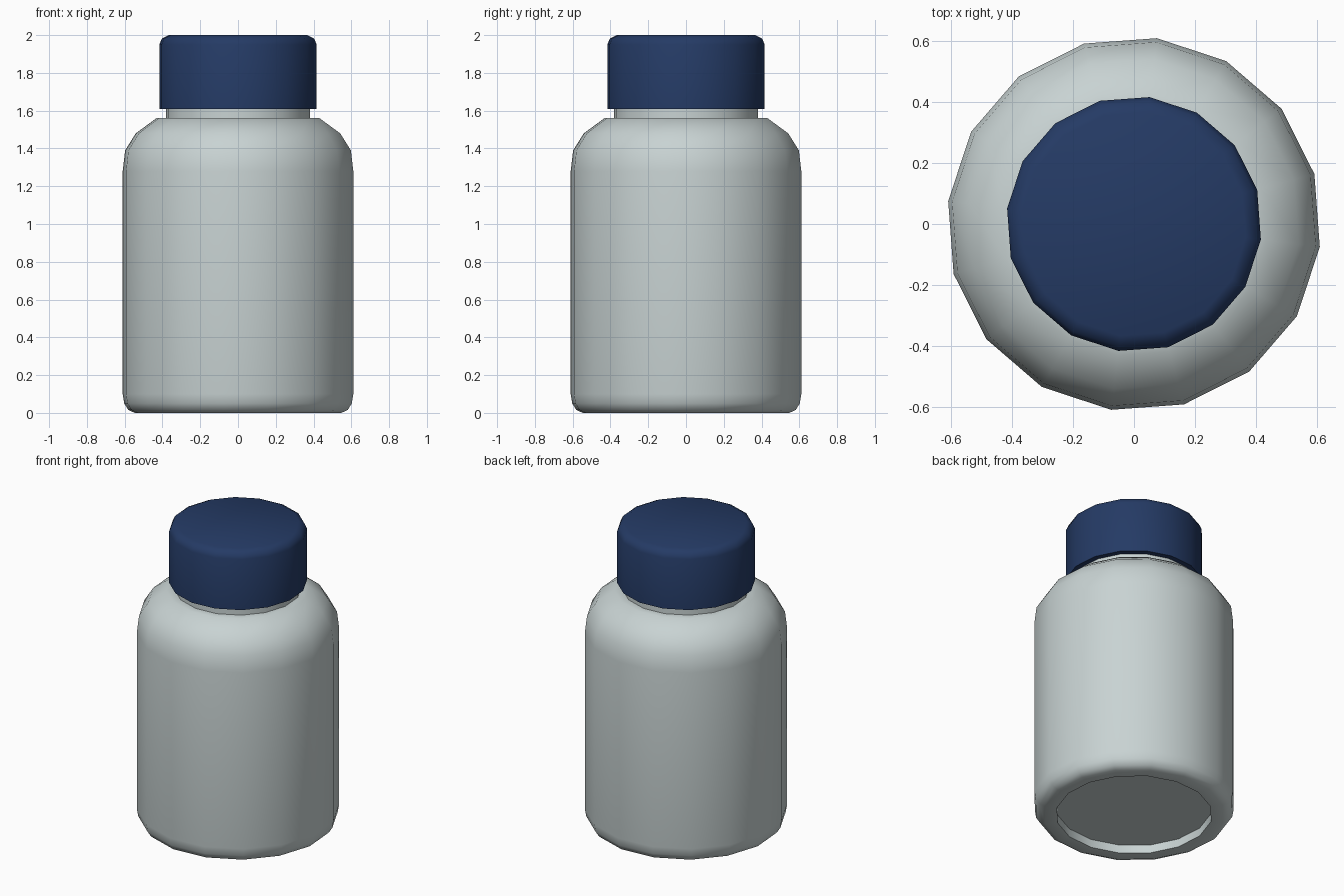
import bpy, bmesh, math

if "Cube" in bpy.data.objects:
    bpy.data.objects.remove(bpy.data.objects["Cube"])

SIDES = 16
TURN = math.radians(-7)


def material(name, rgb):
    m = bpy.data.materials.new(name)
    m.diffuse_color = (*rgb, 1)
    m.use_nodes = True
    m.node_tree.nodes["Principled BSDF"].inputs["Base Color"].default_value = m.diffuse_color
    return m


def lathe(name, profile, mat):
    """Revolve (radius, z) points, listed bottom centre outwards and up; cap both ends."""
    bm = bmesh.new()
    rings = []
    for r, z in profile:
        ring = []
        for i in range(SIDES):
            a = TURN + 2 * math.pi * i / SIDES
            ring.append(bm.verts.new((r * math.cos(a), r * math.sin(a), z)))
        rings.append(ring)
    for lo, hi in zip(rings, rings[1:]):
        for i in range(SIDES):
            j = (i + 1) % SIDES
            bm.faces.new((lo[i], lo[j], hi[j], hi[i]))
    bm.faces.new(rings[0][::-1])
    bm.faces.new(rings[-1])
    mesh = bpy.data.meshes.new(name)
    bm.to_mesh(mesh)
    bm.free()
    mesh.materials.append(mat)
    ob = bpy.data.objects.new(name, mesh)
    bpy.context.collection.objects.link(ob)
    bpy.ops.object.select_all(action='DESELECT')
    ob.select_set(True)
    bpy.context.view_layer.objects.active = ob
    bpy.ops.object.shade_smooth_by_angle(angle=math.radians(42))
    return ob


plastic = material("pale grey plastic", (0.58, 0.65, 0.65))
navy = material("navy cap plastic", (0.018, 0.043, 0.13))

# Bottle: recessed base, rounded foot, straight wall, curved shoulder, neck
lathe("bottle", [
    (0.475, 0.055), (0.475, 0.0), (0.55, 0.0), (0.585, 0.015), (0.607, 0.05),
    (0.615, 0.10), (0.615, 1.28), (0.602, 1.39), (0.545, 1.48), (0.435, 1.56),
    (0.385, 1.56), (0.385, 1.63),
], plastic)

# Screw cap with a rounded top edge
lathe("cap", [
    (0.42, 1.61), (0.42, 1.95), (0.406, 1.982), (0.37, 2.0),
], navy)
